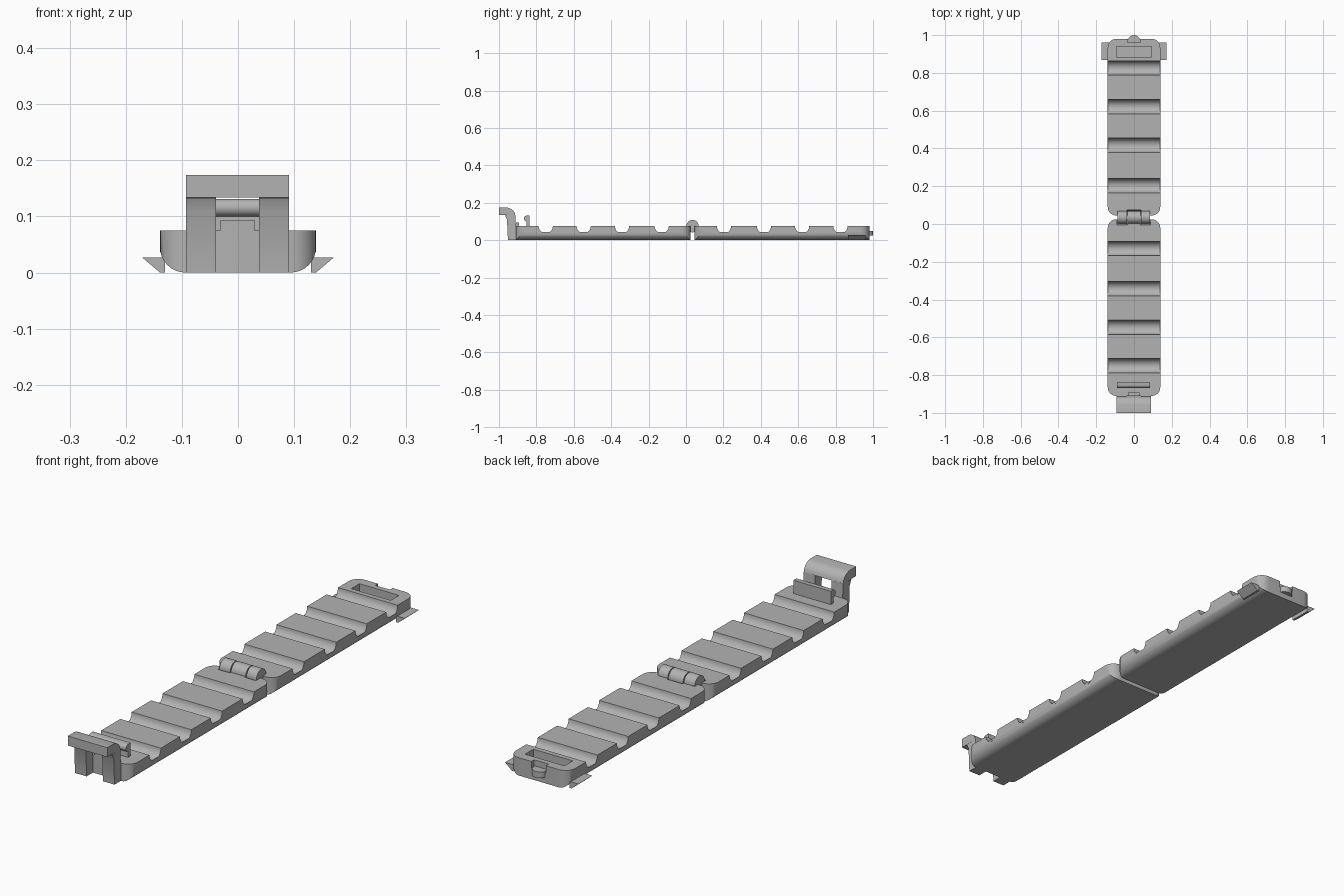
import bpy, bmesh, math

if "Cube" in bpy.data.objects:
    bpy.data.objects.remove(bpy.data.objects["Cube"])

grey = bpy.data.materials.new("warm_grey_plastic")
grey.diffuse_color = (0.45, 0.45, 0.45, 1)
grey.use_nodes = True
grey.node_tree.nodes["Principled BSDF"].inputs["Base Color"].default_value = grey.diffuse_color


def finish(name, bm, angle=30):
    """Turn a bmesh into a named, shaded object."""
    bmesh.ops.recalc_face_normals(bm, faces=bm.faces)
    mesh = bpy.data.meshes.new(name)
    bm.to_mesh(mesh)
    bm.free()
    ob = bpy.data.objects.new(name, mesh)
    bpy.context.collection.objects.link(ob)
    mesh.materials.append(grey)
    shade(ob, angle)
    return ob


def shade(ob, angle=30):
    bpy.ops.object.select_all(action='DESELECT')
    ob.select_set(True)
    bpy.context.view_layer.objects.active = ob
    bpy.ops.object.shade_smooth_by_angle(angle=math.radians(angle))


def prism(name, pts, x0, x1, corner=0.0, ends=()):
    """Extrude a (y, z) side profile along x; round upright corners at the ends."""
    bm = bmesh.new()
    face = bm.faces.new([bm.verts.new((x0, y, z)) for y, z in pts])
    ext = bmesh.ops.extrude_face_region(bm, geom=[face])
    verts = [v for v in ext['geom'] if isinstance(v, bmesh.types.BMVert)]
    bmesh.ops.translate(bm, verts=verts, vec=(x1 - x0, 0, 0))
    if corner:
        edges = [e for e in bm.edges
                 if all(min(abs(v.co.y - y) for y in ends) < 1e-4 for v in e.verts)
                 and abs(e.verts[0].co.x - e.verts[1].co.x) < 1e-5]
        bmesh.ops.bevel(bm, geom=edges, offset=corner, segments=8,
                        profile=0.5, affect='EDGES')
    return finish(name, bm)


def box(name, x0, x1, y0, y1, z0, z1):
    return prism(name, [(y0, z0), (y1, z0), (y1, z1), (y0, z1)], x0, x1)


def arc(cy, cz, r, a0, a1, n):
    return [(cy + r * math.cos(math.radians(a0 + (a1 - a0) * i / n)),
             cz + r * math.sin(math.radians(a0 + (a1 - a0) * i / n)))
            for i in range(n + 1)]


def rod(name, r, x0, x1):
    """Cylinder on the hinge axis."""
    return prism(name, arc(HY, HZ, r, 0, 352.5, 47), x0, x1)


def cut(ob, cutters):
    for c in cutters:
        mod = ob.modifiers.new("cut", 'BOOLEAN')
        mod.operation, mod.solver, mod.object = 'DIFFERENCE', 'EXACT', c
        bpy.context.view_layer.objects.active = ob
        bpy.ops.object.modifier_apply(modifier=mod.name)
        bpy.data.objects.remove(c)
    shade(ob)


W, H = 0.139, 0.075          # half width and height of the bars
HY, HZ = 0.035, 0.075        # hinge axis
KNUCKLES = [(-0.088, -0.038), (-0.034, 0.034), (0.038, 0.084)]


def bar(name, y0, y1, grooves):
    """Bar with rounded corners and half-round grooves across the top."""
    pts = [(y1, 0), (y1, H)]
    for g in sorted(grooves, reverse=True):
        pts += arc(g, H, 0.038, 0, -180, 16)
    pts += [(y0, H), (y0, 0)]
    return prism(name, pts, -W, W, 0.045, (y0, y1))


front_bar = bar("front_bar", -0.91, 0.025, [-0.75, -0.547, -0.342, -0.13])
back_bar = bar("back_bar", 0.045, 0.98, [0.203, 0.417, 0.621, 0.826])

# Hinge clearance, lid slot and latch notch
cut(front_bar, [rod("clearance", 0.039, a - 0.003, b + 0.003)
                for a, b in (KNUCKLES[0], KNUCKLES[2])])
cut(back_bar, [rod("clearance", 0.039, KNUCKLES[1][0] - 0.003, KNUCKLES[1][1] + 0.003),
               box("slot", -0.092, 0.092, 0.885, 0.94, 0.018, 0.1),
               box("notch", -0.034, 0.034, 0.962, 1.02, 0.045, 0.1)])

# Hinge knuckles, each with a short web into its own bar
for i, (a, b) in enumerate(KNUCKLES):
    rod(f"hinge_knuckle_{i + 1}", 0.033, a, b)
    y0, y1 = (0.0, HY) if i == 1 else (HY, 0.08)
    box(f"hinge_web_{i + 1}", a, b, y0, y1, 0.045, 0.0745)

# Clasp: two legs and an overhanging lip around an open window
leg = [(-0.952, 0.0), (-0.905, 0.0), (-0.913, 0.135), (-0.968, 0.133), (-0.957, 0.11)]
for side, x0, x1 in (("left", -0.093, -0.039), ("right", 0.037, 0.091)):
    prism(f"clasp_leg_{side}", leg, x0, x1)
prism("clasp_lip", [(-1.0, 0.134), (-0.913, 0.134), (-0.916, 0.147), (-0.925, 0.16),
                    (-0.94, 0.17), (-0.955, 0.174), (-1.0, 0.174)], -0.093, 0.091)

# Sealing rail with a rounded, forward-hooked head
prism("sealing_rail", [(-0.853, 0.07), (-0.836, 0.07), (-0.836, 0.131), (-0.853, 0.131)]
      + arc(-0.852, 0.1155, 0.0155, 90, 270, 10)[1:], -0.09, 0.085)

# Small stop behind the clasp
box("clasp_stop", -0.031, 0.029, -0.91, -0.893, 0.07, 0.094)

# Latch knob at the far end, rounded in plan
bm = bmesh.new()
outline = [(-0.031, 0.96), (0.031, 0.96)] + [
    (0.031 * math.cos(t * math.pi / 12), 0.972 + 0.028 * math.sin(t * math.pi / 12))
    for t in range(13)]
face = bm.faces.new([bm.verts.new((x, y, 0.024)) for x, y in outline])
ext = bmesh.ops.extrude_face_region(bm, geom=[face])
bmesh.ops.translate(bm, vec=(0, 0, 0.026),
                    verts=[v for v in ext['geom'] if isinstance(v, bmesh.types.BMVert)])
finish("latch_knob", bm)

# Finger wings: flat on top, sloping underneath
for side, s in (("left", -1), ("right", 1)):
    bm = bmesh.new()
    tri = [(0.13, 0.0), (0.139, 0.0), (0.171, 0.027), (0.13, 0.027)]
    face = bm.faces.new([bm.verts.new((s * x, 0.867, z)) for x, z in tri])
    ext = bmesh.ops.extrude_face_region(bm, geom=[face])
    bmesh.ops.translate(bm, vec=(0, 0.093, 0),
                        verts=[v for v in ext['geom'] if isinstance(v, bmesh.types.BMVert)])
    finish(f"finger_wing_{side}", bm)
